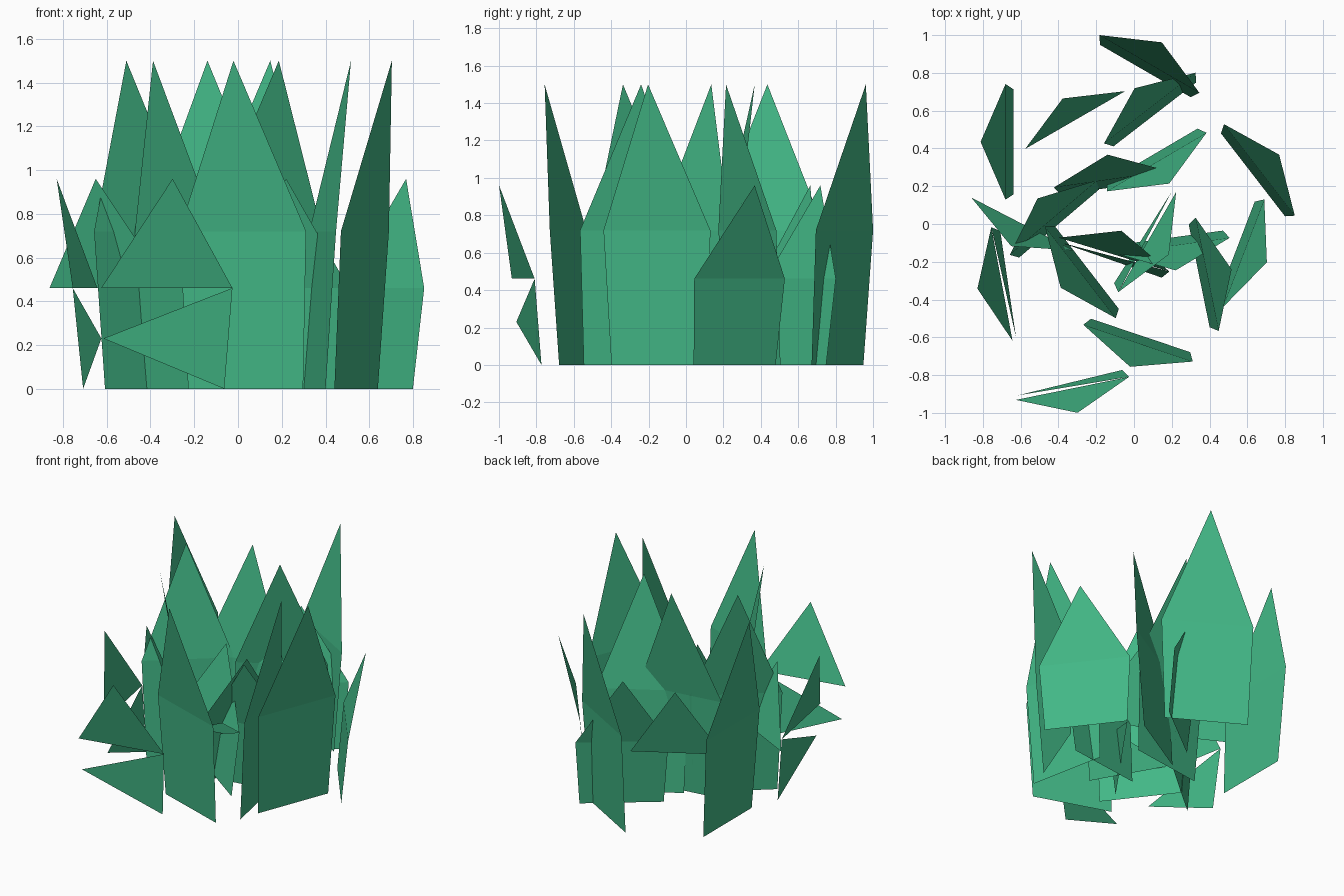
import bpy
from math import radians, sin, cos
from mathutils import Vector

if "Cube" in bpy.data.objects:
    bpy.data.objects.remove(bpy.data.objects["Cube"])

# Shared leaf proportions
BASE_HALF, MID_HALF = 0.277, 0.306     # half widths at the foot and the shoulder
MID_LEAN, TIP_LEAN = 0.043, 0.175      # outward lean at the shoulder and the tip
TALL, SHORT = 1.5, 0.96

green = bpy.data.materials.new("leaf_green")
green.diffuse_color = (0.055, 0.48, 0.24, 1)
green.use_nodes = True
green.node_tree.nodes["Principled BSDF"].inputs["Base Color"].default_value = green.diffuse_color


def leaf(name, x, y, angle, height, lower="full"):
    """Flat pointed leaf facing outward at `angle`; lower: full, none, or + / - (torn to one side)."""
    a = radians(angle)
    out, side = Vector((cos(a), sin(a), 0)), Vector((-sin(a), cos(a), 0))
    foot, up = Vector((x, y, 0)), Vector((0, 0, height))
    shoulder = foot + out * MID_LEAN + up * 0.48
    tip = foot + out * TIP_LEAN + up
    b0, b1 = foot - side * BASE_HALF, foot + side * BASE_HALF
    m0, m1 = shoulder - side * MID_HALF, shoulder + side * MID_HALF
    verts, faces = [m0, m1, tip], [(0, 1, 2)]
    if lower == "full":
        verts += [b0, b1]
        faces.append((3, 4, 1, 0))
    elif lower == "+":
        verts += [b0, (b1 + m1) / 2]
        faces.append((3, 4, 0))
    elif lower == "-":
        verts += [b1, (b0 + m0) / 2]
        faces.append((4, 3, 1))
    mesh = bpy.data.meshes.new(name)
    mesh.from_pydata(verts, [], faces)
    mesh.materials.append(green)
    bpy.context.collection.objects.link(bpy.data.objects.new(name, mesh))


# Tall leaves: foot x, foot y, facing angle
tall = [
    (0.06, 0.81, 60), (0.54, -0.14, -21), (0.345, -0.275, 11.5),
    (-0.637, 0.435, 180), (0.035, -0.59, 251.4), (-0.25, -0.23, 217.7),
    (0.098, 0.365, -59.6), (-0.115, 0.194, 98.1), (-0.397, 0.002, 130.4),
]
for i, (x, y, ang) in enumerate(tall, 1):
    leaf(f"tall_leaf_{i}", x, y, ang, TALL)

# Short leaves, some with a torn or missing lower half
short = [
    (0.63, 0.26, 37.7, "full"), (0.11, 0.58, 127.7, "full"), (0.197, -0.072, 277.7, "full"),
    (-0.29, 0.513, 120, "none"), (-0.57, 0.038, 242.7, "none"),
    (-0.334, -0.828, -78.5, "-"), (-0.657, -0.31, 190.6, "+"),
    (0.033, -0.074, -30, "+"), (-0.118, -0.203, 73, "+"),
]
for i, (x, y, ang, low) in enumerate(short, 1):
    leaf(f"short_leaf_{i}", x, y, ang, SHORT, low)
